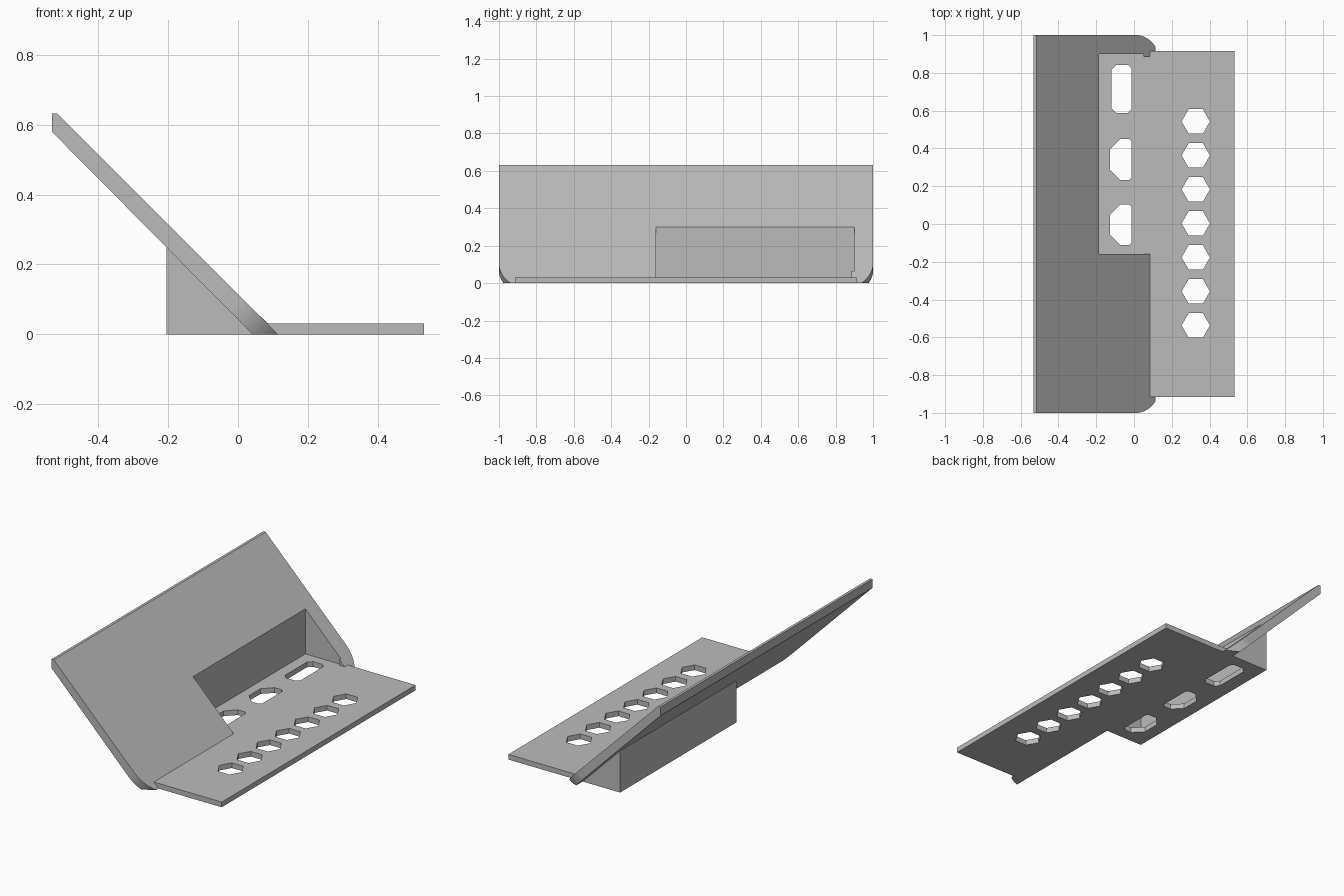
import bpy
import bmesh
import math
from mathutils import Vector

cube = bpy.data.objects.get("Cube")
if cube:
    bpy.data.objects.remove(cube, do_unlink=True)

grey = bpy.data.materials.new("plain grey")
grey.use_nodes = True
grey.diffuse_color = (0.5, 0.5, 0.5, 1)
grey.node_tree.nodes["Principled BSDF"].inputs["Base Color"].default_value = (0.5, 0.5, 0.5, 1)


def prism(name, points, depth):
    """Extrude a closed loop of 3D points along the depth vector."""
    bm = bmesh.new()
    face = bm.faces.new([bm.verts.new(p) for p in points])
    extruded = bmesh.ops.extrude_face_region(bm, geom=[face])["geom"]
    verts = [g for g in extruded if isinstance(g, bmesh.types.BMVert)]
    bmesh.ops.translate(bm, verts=verts, vec=Vector(depth))
    bmesh.ops.recalc_face_normals(bm, faces=bm.faces)
    mesh = bpy.data.meshes.new(name)
    bm.to_mesh(mesh)
    bm.free()
    mesh.materials.append(grey)
    obj = bpy.data.objects.new(name, mesh)
    bpy.context.collection.objects.link(obj)
    return obj


def side_prism(name, profile, y0, y1):
    return prism(name, [(x, y0, z) for x, z in profile], (0, y1 - y0, 0))


def upright(name, outline, z0, z1):
    return prism(name, [(x, y, z0) for x, y in outline], (0, 0, z1 - z0))


def rect(x0, x1, y0, y1):
    return [(x0, y0), (x1, y0), (x1, y1), (x0, y1)]


def slot(x0, x1, y0, y1, left, right):
    """Rectangle with chamfered left and right corners."""
    return [(x0 + left, y0), (x1 - right, y0), (x1, y0 + right), (x1, y1 - right),
            (x1 - right, y1), (x0 + left, y1), (x0, y1 - left), (x0, y0 + left)]


def boolean(target, tool, operation):
    mod = target.modifiers.new("boolean", 'BOOLEAN')
    mod.operation = operation
    mod.solver = 'EXACT'
    mod.object = tool
    bpy.context.view_layer.objects.active = target
    bpy.ops.object.modifier_apply(modifier=mod.name)
    bpy.data.objects.remove(tool, do_unlink=True)


# Sloped plate
bracket = side_prism("angled_bracket", [(-0.533, 0.632), (-0.517, 0.632), (0.115, 0),
                                        (0.042, 0), (-0.533, 0.58)], -1, 1)

# Rounded lower corners of the sloped plate, cut square to its face
radius = 0.2
for side in (-1, 1):
    arc = [(radius * math.sin(a), 1 - radius * (1 - math.cos(a)))
           for a in [math.radians(4 * i) for i in range(16)]]
    outline = arc + [(arc[-1][0], 1.1), (0, 1.1)]
    start = Vector((0.012, 0, 0.103))
    down, normal = Vector((1, 0, -1)).normalized(), Vector((1, 0, 1)).normalized()
    points = [start + down * s + Vector((0, side * y, 0)) - normal * 0.15 for s, y in outline]
    boolean(bracket, prism("corner_cutter", points, normal * 0.3), 'DIFFERENCE')

# Base plate and the box behind the slope
boolean(bracket, upright("base_plate", rect(0.06, 0.533, -0.915, 0.915), 0, 0.031), 'UNION')
boolean(bracket, side_prism("pocket_box", [(-0.205, 0), (-0.205, 0.28), (0.075, 0)],
                            -0.185, 0.915), 'UNION')

# Pocket opening
boolean(bracket, upright("pocket_cutter", rect(-0.185, 0.1, -0.16, 0.9), 0.031, 0.8), 'DIFFERENCE')

# Small rib in the pocket corner
boolean(bracket, side_prism("corner_rib", [(0.05, 0.02), (0.085, 0.02), (0.085, 0.031),
                                           (0.05, 0.065)], 0.886, 0.908), 'UNION')

# Row of hexagonal holes
for i in range(7):
    hexagon = [(0.327 + 0.075 * math.cos(k * math.pi / 3),
                0.003 + 0.18 * (i - 3) + 0.075 * math.sin(k * math.pi / 3)) for k in range(6)]
    boolean(bracket, upright("hex_cutter", hexagon, -0.1, 0.1), 'DIFFERENCE')

# Slots in the pocket floor
for x0, y0, y1, left, right in ((-0.118, 0.588, 0.843, 0.025, 0.02),
                                (-0.128, 0.232, 0.45, 0.055, 0.014),
                                (-0.128, -0.112, 0.103, 0.055, 0.014)):
    boolean(bracket, upright("slot_cutter", slot(x0, -0.012, y0, y1, left, right), -0.1, 0.1),
            'DIFFERENCE')

# Smooth rounded corners, crisp edges elsewhere
bpy.ops.object.select_all(action='DESELECT')
bracket.select_set(True)
bpy.context.view_layer.objects.active = bracket
bpy.ops.object.shade_smooth_by_angle(angle=math.radians(25))
